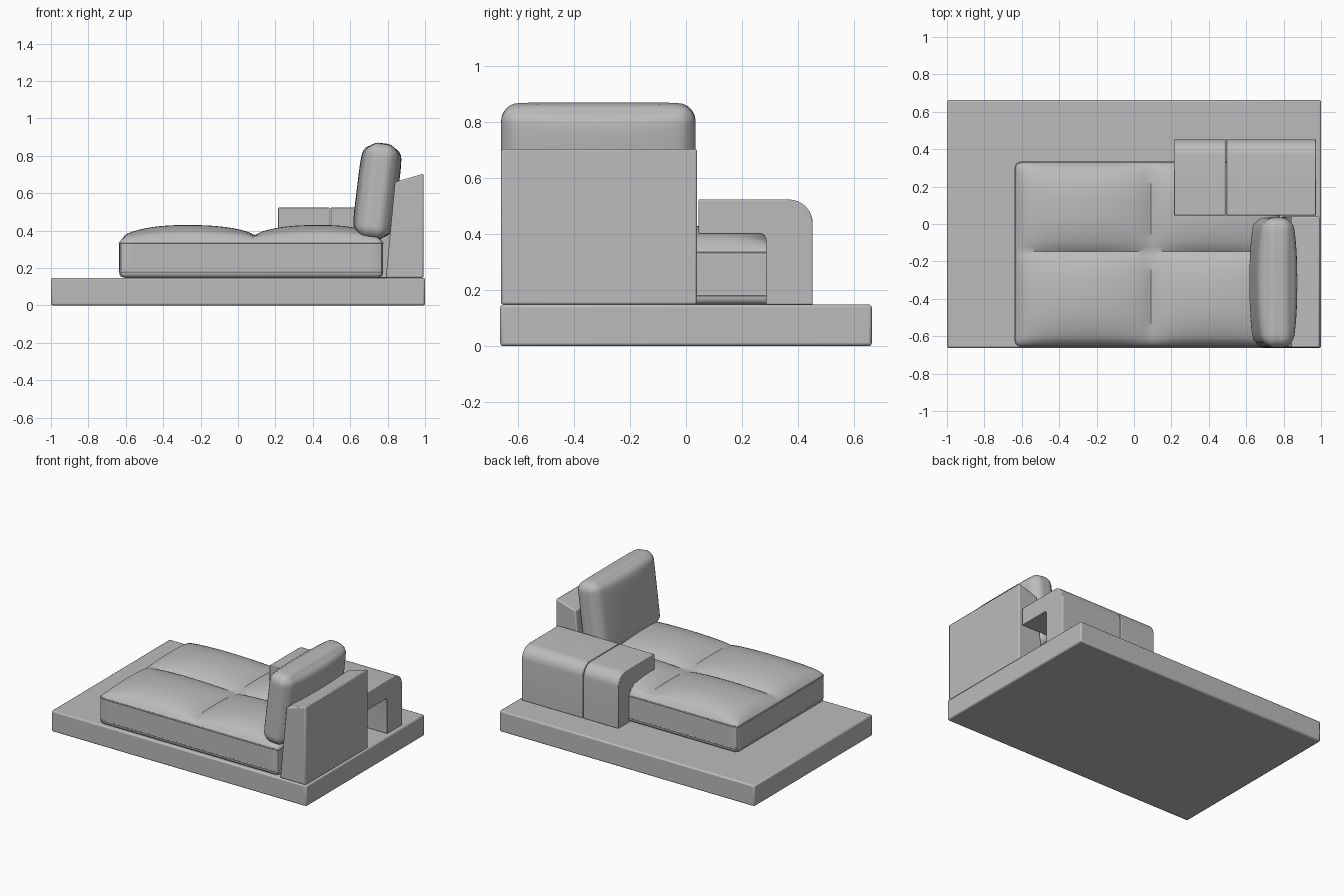
import bpy
import bmesh
import math
from mathutils import Vector, Matrix

cube = bpy.data.objects.get("Cube")
if cube:
    bpy.data.objects.remove(cube, do_unlink=True)

fabric = bpy.data.materials.new("grey_fabric")
fabric.use_nodes = True
grey = (0.5, 0.5, 0.5, 1)
fabric.diffuse_color = grey
fabric.node_tree.nodes["Principled BSDF"].inputs["Base Color"].default_value = grey


def finish(bm, name, bevel=0.0):
    """Turn a bmesh into a shaded, optionally bevelled object."""
    bmesh.ops.recalc_face_normals(bm, faces=bm.faces)
    mesh = bpy.data.meshes.new(name)
    bm.to_mesh(mesh)
    bm.free()
    obj = bpy.data.objects.new(name, mesh)
    bpy.context.collection.objects.link(obj)
    mesh.materials.append(fabric)
    if bevel:
        mod = obj.modifiers.new("soft_edges", "BEVEL")
        mod.width = bevel
        mod.segments = 2
        mod.limit_method = "ANGLE"
        mod.angle_limit = math.radians(40)
    bpy.ops.object.select_all(action="DESELECT")
    obj.select_set(True)
    bpy.context.view_layer.objects.active = obj
    bpy.ops.object.shade_smooth_by_angle(angle=math.radians(40))
    return obj


def prism(name, points, push, bevel):
    """Extrude a closed profile along a vector."""
    bm = bmesh.new()
    face = bm.faces.new([bm.verts.new(p) for p in points])
    new = bmesh.ops.extrude_face_region(bm, geom=[face])["geom"]
    bmesh.ops.translate(bm, vec=push, verts=[v for v in new if isinstance(v, bmesh.types.BMVert)])
    return finish(bm, name, bevel)


def arc(cy, cz, r, start, end, steps=8):
    angles = [math.radians(start + (end - start) * i / steps) for i in range(steps + 1)]
    return [(cy + r * math.cos(a), cz + r * math.sin(a)) for a in angles]


def cushion(name, half, r, shape, cuts=39):
    """Dense rounded box whose vertices are then reshaped by a rule."""
    bm = bmesh.new()
    bmesh.ops.create_cube(bm, size=2)
    bmesh.ops.subdivide_edges(bm, edges=bm.edges, cuts=cuts, use_grid_fill=True)
    for v in bm.verts:
        unit = v.co.copy()
        p = Vector(unit[i] * half[i] for i in range(3))
        core = Vector(max(r - half[i], min(half[i] - r, p[i])) for i in range(3))
        d = p - core
        if d.length > 1e-6:
            p = core + d * (max(abs(c) for c in d) / d.length)
        v.co = shape(unit, p)
    return finish(bm, name)


def puff(s, power, soft):
    return max(0.0, 1 - abs(s) ** power) ** soft


# Platform
prism("platform", [(-1, -0.663, 0), (1, -0.663, 0), (1, 0.663, 0), (-1, 0.663, 0)],
      (0, 0, 0.148), 0.01)

# Seat cushion with four tufted panels
SEAM_X, SEAM_Y = 0.09, -0.147


def seat_shape(u, p):
    x = p.x * (0.685 if p.x > 0 else 0.725) / 0.705 + SEAM_X
    y = p.y * (0.478 if p.y > 0 else 0.508) / 0.493 + SEAM_Y
    z = p.z + 0.252
    if u.z > 0.99:
        # Each panel is a separate dome; the inner seams stay partly raised
        s, t = abs(u.x) * 2 - 1, abs(u.y) * 2 - 1
        fx = puff(s, 2.4, 0.75)
        fy = puff(t, 2.4, 0.75)
        if s < 0:
            fx = 0.25 + 0.75 * fx
        if t < 0:
            fy = 0.25 + 0.75 * fy
        z += 0.072 * fx * fy
    return Vector((x, y, z))


cushion("seat_cushion", (0.705, 0.493, 0.106), 0.03, seat_shape)


# Piping around the seat cushion
def piping(name, z):
    x0, x1, y0, y1, r = -0.633, 0.773, -0.653, 0.329, 0.03
    corners = [(x1 - r, y1 - r, 0), (x0 + r, y1 - r, 90), (x0 + r, y0 + r, 180), (x1 - r, y0 + r, 270)]
    path = [Vector((x, y, z)) for cx, cy, a in corners for x, y in arc(cx, cy, r, a, a + 90, 5)]
    bm = bmesh.new()
    rings = []
    for i, p in enumerate(path):
        along = (path[(i + 1) % len(path)] - path[i - 1]).normalized()
        out = along.cross(Vector((0, 0, 1)))
        rings.append([bm.verts.new(p + out * a + Vector((0, 0, b)))
                      for a, b in arc(0, 0, 0.005, 0, 300, 5)])
    for i, ring in enumerate(rings):
        last = rings[i - 1]
        for k in range(6):
            bm.faces.new((last[k - 1], last[k], ring[k], ring[k - 1]))
    finish(bm, name)


piping("seat_piping_lower", 0.18)
piping("seat_piping_upper", 0.335)


# Back cushion, leaning on the backrest
def pillow_shape(u, p):
    bulge = puff(u.y, 2.5, 1) * puff(u.z, 6, 1)
    return Vector((p.x * (1 + 0.38 * bulge), p.y, p.z + 0.006 * u.z * puff(u.y, 4, 1)))


pillow = cushion("back_cushion", (0.08, 0.347, 0.252), 0.06, pillow_shape, 31)
pillow.matrix_world = Matrix.Translation((0.745, -0.313, 0.611)) @ Matrix.Rotation(math.radians(7), 4, "Y")

# Backrest with a sloping front and top
prism("backrest", [(x, -0.66, z) for x, z in
                   [(0.79, 0.148), (0.992, 0.148), (0.992, 0.705), (0.84, 0.66)]],
      (0, 0.7, 0), 0.008)

# Armrest in two sections, folded over the seat
profile = [(0.452, 0.148)] + arc(0.367, 0.438, 0.085, 0, 90) + [(0.045, 0.523), (0.045, 0.4)]
profile += arc(0.265, 0.38, 0.02, 90, 0, 4) + [(0.285, 0.148)]
for name, x0, x1 in (("armrest_front", 0.215, 0.489), ("armrest_rear", 0.494, 0.972)):
    prism(name, [(x0, y, z) for y, z in profile], (x1 - x0, 0, 0), 0.004)
